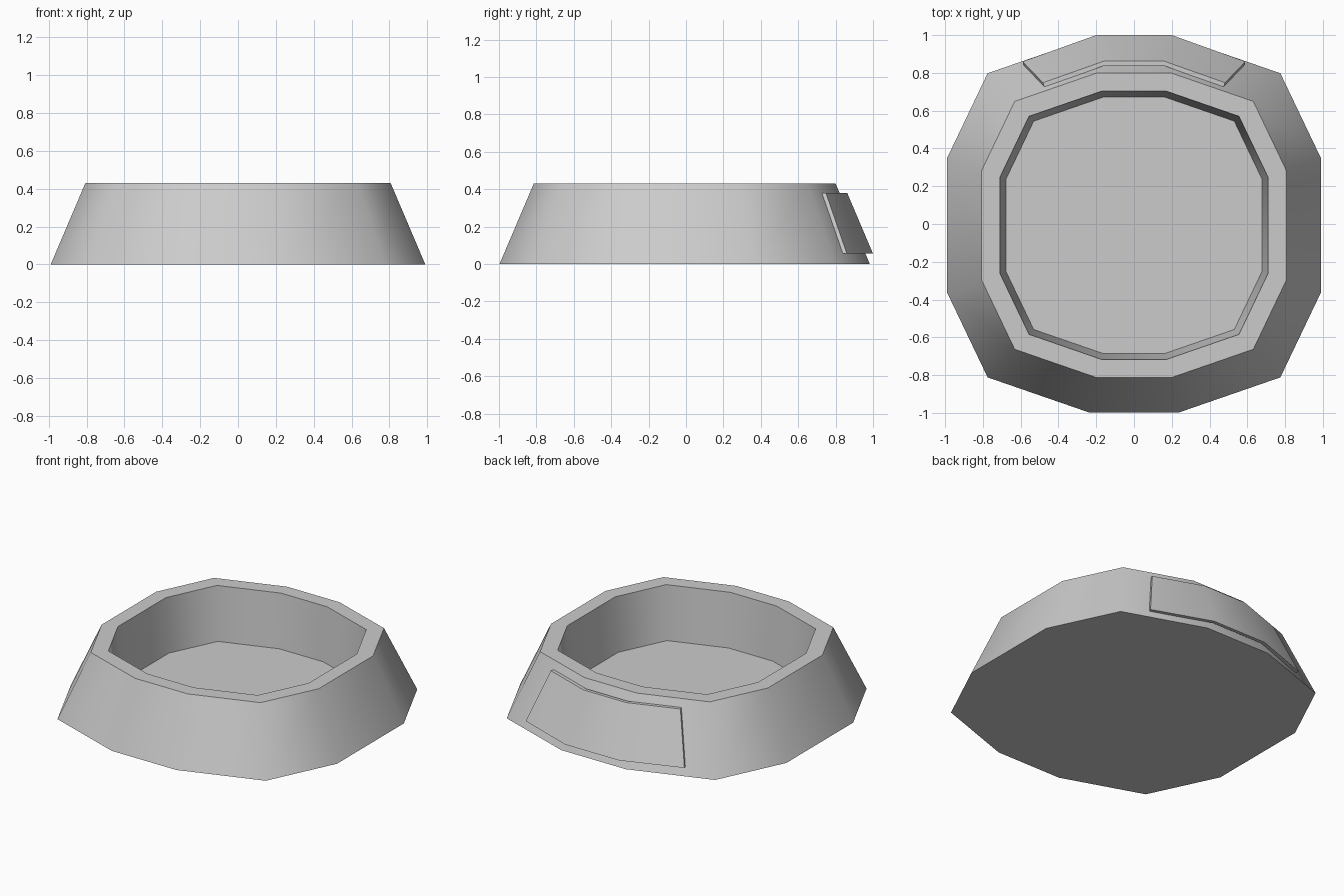
import bpy
import math

cube = bpy.data.objects.get("Cube")
if cube:
    bpy.data.objects.remove(cube, do_unlink=True)

# One plain grey for everything
grey = bpy.data.materials.new("plain grey")
grey.use_nodes = True
colour = (0.6, 0.6, 0.6, 1)
grey.diffuse_color = colour
grey.node_tree.nodes["Principled BSDF"].inputs["Base Color"].default_value = colour


def make_object(name, verts, faces):
    mesh = bpy.data.meshes.new(name)
    mesh.from_pydata(verts, [], faces)
    mesh.materials.append(grey)
    obj = bpy.data.objects.new(name, mesh)
    bpy.context.collection.objects.link(obj)
    bpy.ops.object.select_all(action="DESELECT")
    obj.select_set(True)
    bpy.context.view_layer.objects.active = obj
    bpy.ops.object.mode_set(mode="EDIT")
    bpy.ops.mesh.select_all(action="SELECT")
    bpy.ops.mesh.normals_make_consistent(inside=False)
    bpy.ops.object.mode_set(mode="OBJECT")
    bpy.ops.object.shade_smooth_by_angle(angle=math.radians(55))
    return obj


def bridge(a, b, count, closed=True):
    """Quads between two rings whose vertices start at a and b."""
    last = count if closed else count - 1
    return [(a + i, a + (i + 1) % count, b + (i + 1) % count, b + i) for i in range(last)]


# Twelve-sided outline, mirrored from one quarter
quarter = [(0.99, 0.355), (0.775, 0.805), (0.24, 0.99)]
half = quarter + [(-x, y) for x, y in reversed(quarter)]
outline = half + [(-x, -y) for x, y in half]
n = len(outline)

# Bowl: outer base, outer rim, inner rim, inner floor as (scale, height)
levels = [(1.0, 0.0), (0.815, 0.43), (0.717, 0.43), (0.685, 0.07)]
verts = [(x * s, y * s - 0.007, z) for s, z in levels for x, y in outline]
faces = [tuple(range(n)), tuple(range(3 * n, 4 * n))]
for k in range(len(levels) - 1):
    faces += bridge(k * n, (k + 1) * n, n)
make_object("bowl", verts, faces)

# Name plate: a thin bent panel standing just off the back wall
# Each row runs along the panel: half width and depth of centre, then of end
rows = [
    (0.055, (0.200, 1.000), (0.590, 0.860)),
    (0.380, (0.160, 0.862), (0.482, 0.748)),
    (0.380, (0.156, 0.839), (0.474, 0.725)),
    (0.055, (0.196, 0.977), (0.582, 0.837)),
]
verts = []
for z, mid, end in rows:
    verts += [(x, y, z) for x, y in (end, mid)]
    verts += [(-x, y, z) for x, y in (mid, end)]
faces = [(0, 4, 8, 12), (3, 7, 11, 15)]
for k in range(4):
    faces += bridge(k * 4, (k + 1) % 4 * 4, 4, closed=False)
make_object("back_plate", verts, faces)
